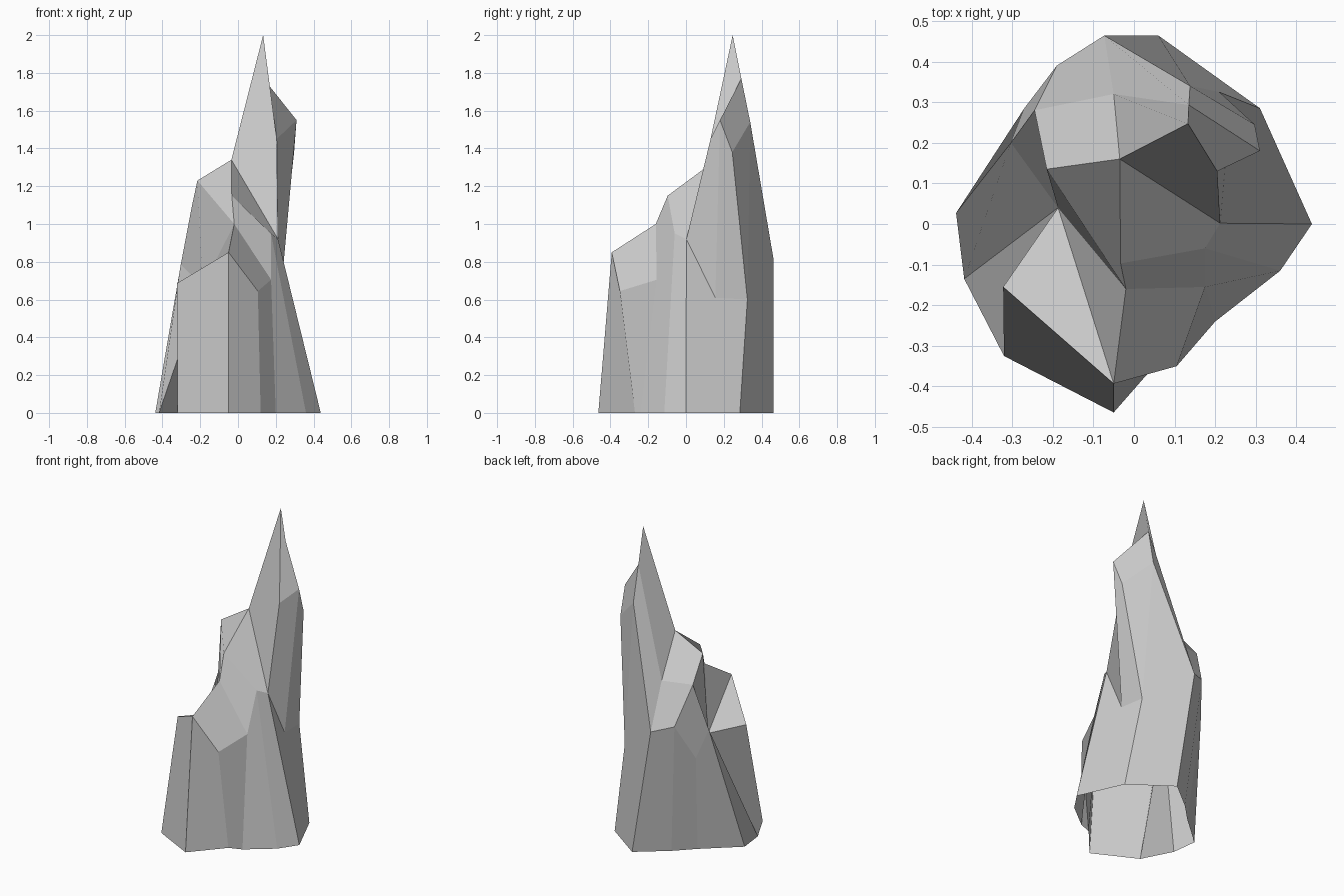
import bpy, bmesh

if "Cube" in bpy.data.objects:
    bpy.data.objects.remove(bpy.data.objects["Cube"])

# Base outline: each foot point shares its letter with the shoulder point above it
foot = dict(h=(-.05, -.464), p=(.12, -.27), m=(.20, -.24), q=(.36, -.115),
            c=(.438, 0), w=(.31, .285), z=(.06, .464), j=(-.12, .32),
            o=(-.23, .21), n=(-.438, .027), i=(-.418, -.135), k=(-.32, -.325))

# Shoulder ring where the steep lower walls end
shoulder = dict(H=(-.05, -.393, .85), P=(.105, -.35, .645), M=(.175, -.155, .705),
                Q=(.175, -.06, .95), C=(.212, .002, .92), R=(.225, .155, .61),
                W=(.21, .325, .60), Z=(-.073, .464, .81), J=(-.19, .39, .845),
                O=(-.27, .285, .625), N=(-.303, .20, .785), I=(-.187, .04, .67),
                K=(-.322, -.155, .687))

# Stepped ledges and the tall spire
peak = dict(A=(.133, .247, 2.0), B=(.205, .13, 1.45), S=(.31, .18, 1.55),
            T=(.297, .245, 1.38), U=(.135, .293, 1.77), V=(.138, .34, 1.54),
            D=(-.035, .16, 1.34), E=(-.215, .135, 1.23), F=(-.033, -.097, 1.15),
            G=(-.02, -.16, 1.0), X=(-.05, .32, 1.08), Y=(-.245, .28, 1.09))

bm = bmesh.new()
v = {k: bm.verts.new((x, y, 0)) for k, (x, y) in foot.items()}
v.update({k: bm.verts.new(p) for k, p in {**shoulder, **peak}.items()})


def facet(letters):
    bm.faces.new([v[c] for c in letters])


# Lower walls: one quad between neighbouring columns, bottom left open
ring = list(foot)
for a, b in zip(ring, ring[1:] + ring[:1]):
    if a == "c":
        facet("cwWRC")          # right wall with the notch under the spire
    elif a == "w":
        facet("wzZVW")          # tall back wall
    else:
        facet(b + b.upper() + a.upper() + a)

# Upper facets: front ledges, spire, back slope, left ledges
for f in ("HPMG GMQF FQCD DCBA ABSU BCRS SRWT STVU TWV AUXD UVZX "
          "DXYE XZJY YJON YNIE EIG EGFD GIH IKH").split():
    facet(f)

bmesh.ops.recalc_face_normals(bm, faces=bm.faces)
mesh = bpy.data.meshes.new("rock_spire")
bm.to_mesh(mesh)
bm.free()
bpy.context.collection.objects.link(bpy.data.objects.new("rock_spire", mesh))
